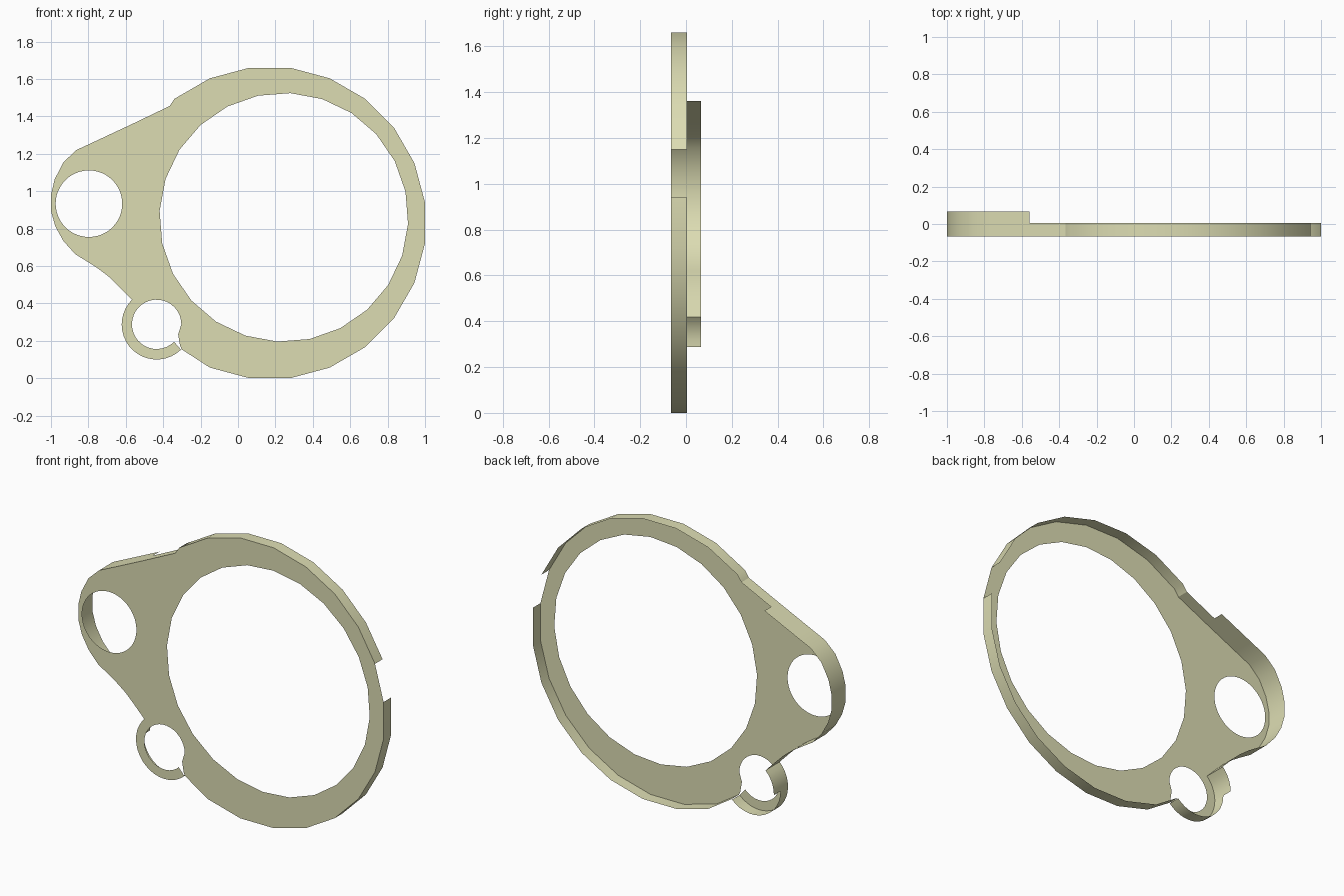
import bpy, bmesh
from math import cos, sin, radians

if "Cube" in bpy.data.objects:
    bpy.data.objects.remove(bpy.data.objects["Cube"])

FRONT, SHALLOW, DEEP = -0.066, 0.005, 0.066


def arc(cx, cz, r, start, end, n):
    return [(cx + r * cos(radians(start + (end - start) * i / n)),
             cz + r * sin(radians(start + (end - start) * i / n))) for i in range(n + 1)]


# Outline, counter-clockwise from the front: (points, depth of the skirt after each point)
ring = arc(0.17, 0.83, 0.837, -112.5, 127.5, 16)
lug_top = [(-0.366, 1.455)]
lug = [(-0.56, 1.362), (-0.767, 1.265), (-0.864, 1.22), (-0.933, 1.155), (-0.98, 1.064),
       (-1, 0.98), (-1, 0.893), (-0.976, 0.81), (-0.933, 0.733), (-0.87, 0.663),
       (-0.80, 0.62), (-0.75, 0.588), (-0.687, 0.54), (-0.63, 0.484)]
eyelet_side = arc(-0.435, 0.287, 0.187, 135, 180, 5)[:-1]
eyelet_low = arc(-0.435, 0.287, 0.187, 180, 314, 14)
eyelet_bore = arc(-0.435, 0.288, 0.132, -45, -360, 30)
slot = [(-0.32, 0.235), (-0.31, 0.175)]
corner = [(-0.301, 0.154)]

outline = []
for points, depth in ((ring, SHALLOW), (lug_top, SHALLOW), (lug, DEEP), (eyelet_side, DEEP),
                      (eyelet_low, SHALLOW), (eyelet_bore, None), (slot, None),
                      (corner, SHALLOW)):
    outline += [(p, depth) for p in points]
end_of_arm = outline.index((eyelet_low[-1], SHALLOW))
outline[end_of_arm] = (eyelet_low[-1], None)
# The skirt has a gap on the right of the ring
outline[8] = (ring[8], None)

bm = bmesh.new()


def loop(points):
    verts = [bm.verts.new((x, FRONT, z)) for x, z in points]
    for a, b in zip(verts, verts[1:] + verts[:1]):
        bm.edges.new((a, b))
    return verts


# Front sheet with the large opening and the lug hole
rim = loop([p for p, _ in outline])
loop(arc(0.245, 0.86, 0.665, -3, 342, 23))
loop(arc(-0.797, 0.933, 0.178, 0, 352.5, 47))
bmesh.ops.triangle_fill(bm, use_beauty=True, edges=bm.edges[:], normal=(0, -1, 0))
for f in bm.faces:
    f.normal_update()
    if f.normal.y > 0:
        f.normal_flip()

# Skirt behind the outer edge, deeper around the lug
back = {}


def back_vert(i, depth):
    if (i, depth) not in back:
        x, z = outline[i][0]
        back[i, depth] = bm.verts.new((x, depth, z))
    return back[i, depth]


for i, (_, depth) in enumerate(outline):
    if depth is not None:
        j = (i + 1) % len(outline)
        bm.faces.new((back_vert(i, depth), back_vert(j, depth), rim[j], rim[i]))

mesh = bpy.data.meshes.new("gasket_plate")
bm.to_mesh(mesh)
bm.free()
plate = bpy.data.objects.new("gasket_plate", mesh)
bpy.context.collection.objects.link(plate)

mat = bpy.data.materials.new("pale_olive")
mat.diffuse_color = (0.72, 0.72, 0.45, 1)
mat.use_nodes = True
mat.node_tree.nodes["Principled BSDF"].inputs["Base Color"].default_value = mat.diffuse_color
mesh.materials.append(mat)

bpy.context.view_layer.objects.active = plate
plate.select_set(True)
bpy.ops.object.shade_smooth_by_angle(angle=radians(30))
